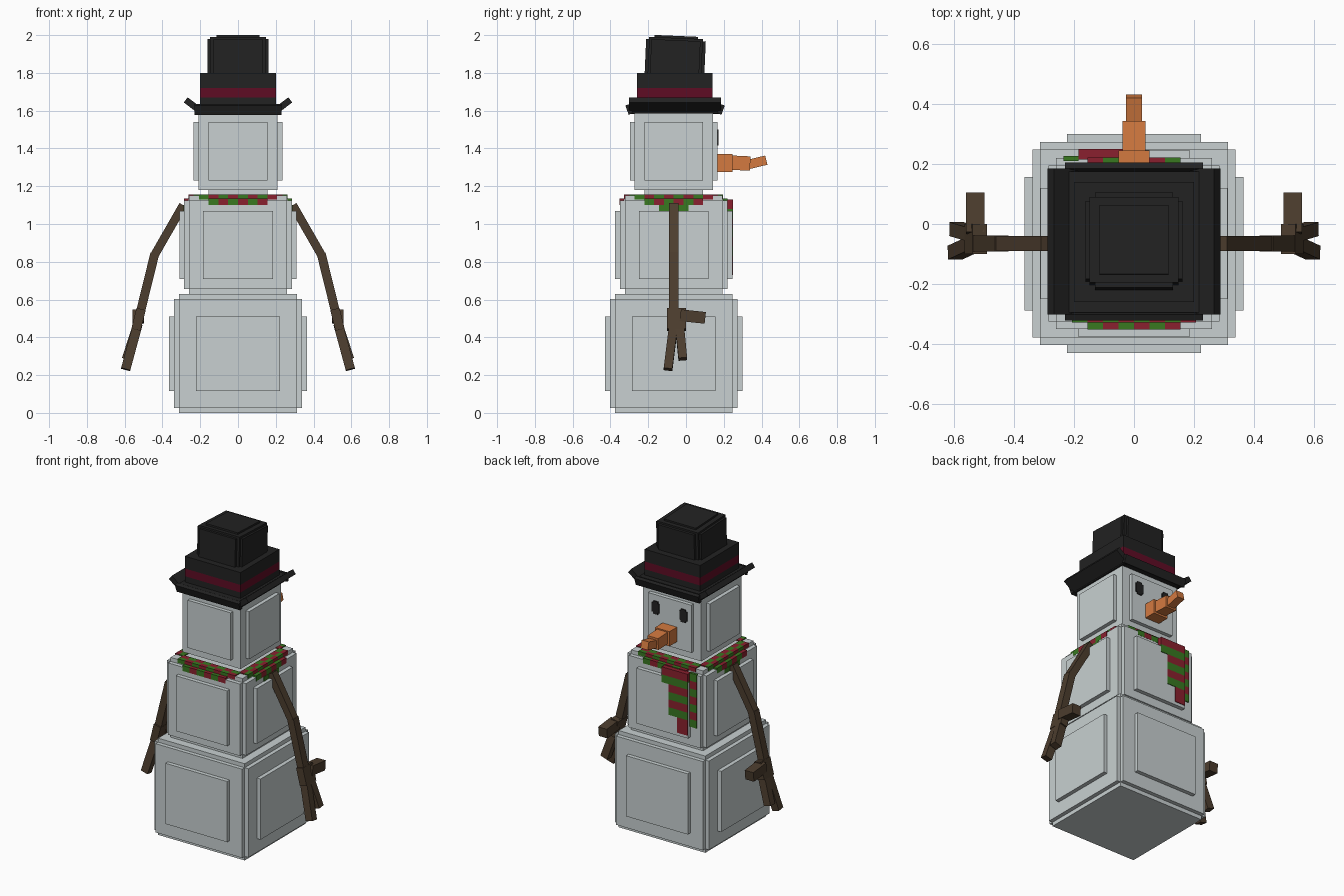
import bpy, bmesh, math
from mathutils import Matrix, Vector

if "Cube" in bpy.data.objects:
    bpy.data.objects.remove(bpy.data.objects["Cube"])

CY = -0.065  # body axis


def material(name, r, g, b):
    lin = [((c / 255 + 0.055) / 1.055) ** 2.4 if c > 10 else c / 255 / 12.92 for c in (r, g, b)]
    m = bpy.data.materials.new(name)
    m.diffuse_color = (*lin, 1)
    m.use_nodes = True
    m.node_tree.nodes["Principled BSDF"].inputs["Base Color"].default_value = m.diffuse_color
    return m


SNOW = material("snow grey", 200, 208, 209)
BLACK = material("hat black", 34, 34, 34)
BAND = material("band maroon", 95, 12, 36)
RED = material("scarf red", 138, 32, 46)
GREEN = material("scarf green", 56, 120, 32)
WOOD = material("stick brown", 76, 61, 46)
ORANGE = material("carrot orange", 212, 122, 64)


def build(name, boxes, mats, matrix=None):
    """One object from boxes given as (lo, hi, material index[, matrix])."""
    bm = bmesh.new()
    for lo, hi, idx, *mx in boxes:
        lo, hi = Vector(lo), Vector(hi)
        m = Matrix.Translation((lo + hi) / 2) @ Matrix.Diagonal((*(hi - lo), 1))
        if mx:
            m = mx[0] @ m
        verts = bmesh.ops.create_cube(bm, size=1, matrix=m)["verts"]
        for f in {f for v in verts for f in v.link_faces}:
            f.material_index = idx
    if matrix:
        bm.transform(matrix)
    bmesh.ops.recalc_face_normals(bm, faces=bm.faces)
    me = bpy.data.meshes.new(name)
    bm.to_mesh(me)
    bm.free()
    for m in mats:
        me.materials.append(m)
    ob = bpy.data.objects.new(name, me)
    bpy.context.collection.objects.link(ob)
    return ob


def around(hx, hy, z0, z1, cy=CY):
    return ((-hx, cy - hy, z0), (hx, cy + hy, z1), 0)


def block(h, z0, z1, panel, pz0, pz1, s=0.026, cy=CY):
    """Stepped cube: core, two side layers and raised side panels."""
    return [around(h - s, h - s, z0, z1, cy),
            around(h, h - s, z0 + s, z1 - s, cy), around(h - s, h, z0 + s, z1 - s, cy),
            around(h + s, panel, pz0, pz1, cy), around(panel, h + s, pz0, pz1, cy)]


def bar(p, q, w, d):
    """Box running from p to q, w wide and d deep (along y where possible)."""
    p, q = Vector(p), Vector(q)
    z = (q - p).normalized()
    x = Vector((0, 1, 0)).cross(z).normalized()
    y = z.cross(x)
    rot = Matrix((x, y, z)).transposed().to_4x4()
    n = (q - p).length
    return ((-w / 2, -d / 2, 0), (w / 2, d / 2, n), 0, Matrix.Translation(p) @ rot)


# Snow body
build("lower_body", block(0.338, 0, 0.63, 0.222, 0.115, 0.51), [SNOW])
build("middle_body", block(0.285, 0.63, 1.15, 0.185, 0.71, 1.07), [SNOW])
build("head", [around(0.21, 0.208, 1.18, 1.585), around(0.235, 0.155, 1.23, 1.54),
               around(0.155, 0.232, 1.23, 1.54)], [SNOW])
build("neck", [around(0.155, 0.155, 1.14, 1.19)], [SNOW])

# Eyes on the face side (+y)
for side, x in (("left", 0.1), ("right", -0.1)):
    build(side + "_eye", [((x - 0.027, 0.16, 1.427), (x + 0.027, 0.173, 1.488), 0),
                          ((x - 0.017, 0.16, 1.415), (x + 0.017, 0.173, 1.5), 0)], [BLACK])

# Carrot nose in three tapering pieces
build("nose", [((-0.052, 0.15, 1.275), (0.052, 0.245, 1.37), 0),
               bar((0, 0.235, 1.325), (0, 0.34, 1.32), 0.076, 0.076),
               bar((0, 0.325, 1.314), (0, 0.425, 1.338), 0.052, 0.05)], [ORANGE])

# Scarf ring: checked tiles on each shoulder edge, plus a lower flap
tiles = []
c = 0.0517
for k in range(4):
    turn = Matrix.Translation((0, CY, 0)) @ Matrix.Rotation(k * math.pi / 2, 4, 'Z')
    for i in range(-4, 4):
        a, b = i * c, (i + 1) * c
        tiles.append(((a, -0.235, 1.13), (b, -0.2, 1.156), i % 2, turn))
        tiles.append(((a, -0.262, 1.13), (b, -0.235, 1.156), (i + 1) % 2, turn))
        if -3 <= i < 3:
            tiles.append(((a, -0.286, 1.1), (b, -0.262, 1.135), i % 2, turn))
    if k in (1, 3):
        for i in range(3):
            a = (i - 1.5) * c
            tiles.append(((a, -0.288, 1.07), (a + c, -0.262, 1.1), (i + 1) % 2, turn))
build("scarf_ring", tiles, [RED, GREEN])

# Scarf tail: striped rows in two layers, narrowing downwards
rows = []
for i in range(8):
    z1 = 1.13 - i * 0.05
    left = 0.0 if i < 2 else (-0.05 if i < 6 else -0.11)
    rows.append(((-0.185, 0.215, z1 - 0.05), (left, 0.25, z1), i % 2 if i < 7 else 0))
    if i < 7:
        rows.append(((-0.235, 0.21, z1 - 0.05), (-0.185, 0.226, z1), (i + 1) % 2))
build("scarf_tail", rows, [RED, GREEN])

# Stick arms with forked hands
for side, s in (("right", 1), ("left", -1)):
    def P(x, y, z):
        return (s * x, y, z)
    build(side + "_arm", [
        bar(P(0.29, CY, 1.1), P(0.445, CY, 0.83), 0.045, 0.05),
        bar(P(0.44, CY, 0.845), P(0.525, CY, 0.5), 0.047, 0.052),
        bar(P(0.513, -0.05, 0.55), P(0.54, -0.05, 0.44), 0.05, 0.1),
        bar(P(0.53, -0.065, 0.47), P(0.595, -0.095, 0.23), 0.05, 0.046),
        bar(P(0.53, -0.035, 0.47), P(0.59, -0.017, 0.285), 0.05, 0.046),
        bar(P(0.528, -0.03, 0.517), P(0.528, 0.102, 0.503), 0.062, 0.062)], [WOOD])

# Hat brim: flat plate with upturned flaps on all four sides
flaps = [around(0.22, 0.235, 1.585, 1.632, -0.06)]
for s in (1, -1):
    flaps.append(bar((s * 0.195, -0.058, 1.595), (s * 0.277, -0.058, 1.657), 0.034, 0.485))
    y = -0.058 + s * 0.235
    flaps.append(((-0.23, -0.011, 0), (0.23, 0.011, 0.052), 0,
                  Matrix.Translation((0, y, 1.582)) @ Matrix.Rotation(-s * 0.35, 4, 'X')))
build("hat_brim", flaps, [BLACK])

# Hat body with coloured band
build("hat_base", [around(0.2, 0.2, 1.62, 1.67, -0.06), around(0.2, 0.2, 1.72, 1.8, -0.06)], [BLACK])
build("hat_band", [around(0.2, 0.2, 1.67, 1.72, -0.06)], [BAND])

# Slightly tilted crown with stepped edges
tilt = Matrix.Translation((0, -0.057, 1.885)) @ Matrix.Rotation(math.radians(-2.5), 4, 'X')
build("hat_crown", [around(0.148, 0.142, -0.1, 0.1, 0), around(0.162, 0.13, -0.1, 0.088, 0),
                    around(0.13, 0.158, -0.1, 0.088, 0), around(0.115, 0.115, 0, 0.111, 0)],
      [BLACK], tilt)
